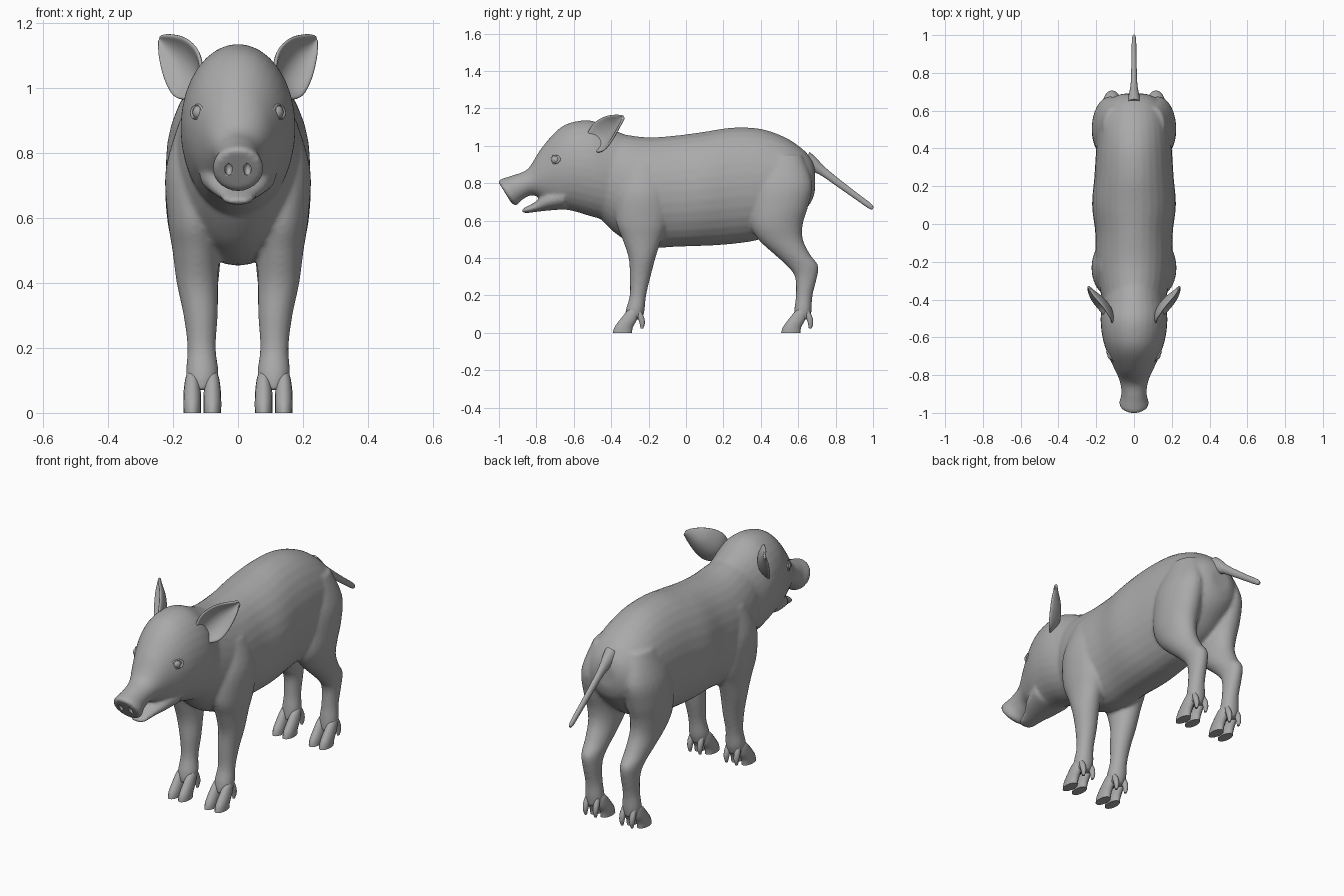
import bpy, bmesh, math
from mathutils import Vector, Matrix

if "Cube" in bpy.data.objects:
    bpy.data.objects.remove(bpy.data.objects["Cube"])

grey = bpy.data.materials.new("soft grey")
grey.diffuse_color = (0.4, 0.4, 0.4, 1)
grey.use_nodes = True
grey.node_tree.nodes["Principled BSDF"].inputs["Base Color"].default_value = grey.diffuse_color


def spline(rows, steps):
    """Smooth interpolation through rows of numbers."""
    out = []
    for i in range(len(rows) - 1):
        p = [rows[max(0, min(len(rows) - 1, i + k))] for k in (-1, 0, 1, 2)]
        for j in range(steps):
            t = j / steps
            out.append([0.5 * (2 * b + (c - a) * t + (2 * a - 5 * b + 4 * c - d) * t * t
                               + (3 * b - a - 3 * c + d) * t ** 3) for a, b, c, d in zip(*p)])
    return out + [list(rows[-1])]


def loft(bm, sections, sides=32):
    """Closed skin over (centre, u, v) ellipses."""
    rings = []
    for c, u, v in sections:
        angles = [2 * math.pi * k / sides for k in range(sides)]
        rings.append([bm.verts.new(c + u * math.cos(a) + v * math.sin(a)) for a in angles])
    for a, b in zip(rings, rings[1:]):
        for k in range(sides):
            n = (k + 1) % sides
            bm.faces.new((a[k], a[n], b[n], b[k]))
    bm.faces.new(rings[0])
    bm.faces.new(rings[-1])


def trunk(bm, rows, steps=5):
    """Sections along y: y, bottom, top, half width, lean."""
    loft(bm, [(Vector((0, y, (lo + hi) / 2)), Vector((w, 0, 0)),
               Vector((0, lean * (hi - lo) / 2, (hi - lo) / 2)))
              for y, lo, hi, w, lean in spline(rows, steps)])


def limb(bm, rows, side=1, dx=0, dy=0, sides=24):
    """Sections along z: z, x, y, x radius, y radius."""
    loft(bm, [(Vector((side * (x + dx), y + dy, z)), Vector((rx, 0, 0)), Vector((0, ry, 0)))
              for z, x, y, rx, ry in spline(rows, 4)], sides)


def finish(bm, name, mirror=False):
    bmesh.ops.recalc_face_normals(bm, faces=bm.faces)
    me = bpy.data.meshes.new(name)
    bm.to_mesh(me)
    bm.free()
    me.materials.append(grey)
    ob = bpy.data.objects.new(name, me)
    bpy.context.collection.objects.link(ob)
    bpy.ops.object.select_all(action='DESELECT')
    ob.select_set(True)
    bpy.context.view_layer.objects.active = ob
    bpy.ops.object.shade_smooth_by_angle(angle=math.radians(50))
    if mirror:
        ob.modifiers.new("mirror", 'MIRROR')
    return ob


# Body, head, jaw and legs, fused into one skin
bm = bmesh.new()
trunk(bm, [(-.50, .66, 1.06, .13, 0), (-.42, .57, 1.075, .16, 0), (-.33, .50, 1.06, .185, 0),
           (-.20, .455, 1.045, .205, 0), (-.05, .46, 1.055, .205, 0), (.10, .465, 1.075, .222, 0),
           (.25, .475, 1.097, .21, 0), (.40, .50, 1.09, .20, 0), (.53, .56, 1.045, .187, 0),
           (.62, .64, .985, .155, 0), (.67, .70, .93, .11, 0), (.69, .76, .88, .06, 0)])
trunk(bm, [(-.968, .690, .808, .070, -.62), (-.947, .682, .822, .079, -.60),
           (-.90, .712, .842, .067, -.40), (-.83, .735, .878, .076, -.20),
           (-.76, .695, .985, .107, -.10), (-.68, .665, 1.09, .143, 0), (-.60, .65, 1.128, .167, 0),
           (-.50, .62, 1.133, .177, 0), (-.40, .60, 1.09, .165, 0), (-.30, .62, 1.05, .15, 0)])
trunk(bm, [(-.878, .643, .660, .030, 0), (-.85, .640, .676, .048, 0), (-.80, .646, .704, .062, 0),
           (-.74, .653, .760, .095, 0), (-.65, .66, .80, .12, 0)])
front_leg = [(.90, .12, -.22, .06, .10), (.75, .135, -.23, .088, .14), (.60, .135, -.235, .082, .14),
             (.50, .13, -.235, .072, .105), (.40, .125, -.235, .064, .072),
             (.30, .115, -.245, .053, .056), (.20, .112, -.257, .044, .044),
             (.12, .11, -.272, .051, .051), (.07, .11, -.28, .040, .045)]
hind_leg = [(.95, .10, .52, .06, .10), (.80, .125, .515, .09, .16), (.68, .13, .50, .094, .155),
            (.58, .13, .485, .086, .14), (.50, .125, .505, .074, .12), (.42, .12, .567, .062, .096),
            (.36, .117, .622, .052, .085), (.30, .115, .642, .045, .060),
            (.20, .113, .632, .042, .045), (.12, .112, .625, .049, .047), (.07, .112, .62, .040, .045)]
for side in (-1, 1):
    limb(bm, front_leg, side)
    limb(bm, hind_leg, side)
skin = finish(bm, "body_skin")
rm = skin.modifiers.new("fuse", 'REMESH')
rm.mode, rm.voxel_size, rm.use_smooth_shade = 'VOXEL', 0.009, True
sm = skin.modifiers.new("soften", 'SMOOTH')
sm.factor, sm.iterations = 0.5, 8

# Nostrils cut into the snout
bm = bmesh.new()
for side in (-1, 1):
    bmesh.ops.create_uvsphere(bm, u_segments=16, v_segments=10, radius=1,
                              matrix=Matrix.Translation((side * .029, -.962, .752))
                              @ Matrix.Diagonal((.012, .025, .021, 1)))
cutter = finish(bm, "nostril_cutter")
cutter.hide_render = True
cutter.hide_set(True)
cut = skin.modifiers.new("nostrils", 'BOOLEAN')
cut.operation, cut.object = 'DIFFERENCE', cutter

# Cloven toes and dewclaws
toe = [(0, .11, -.340, .027, .051), (.03, .11, -.333, .0275, .049), (.07, .11, -.308, .026, .045),
       (.11, .11, -.288, .020, .032), (.13, .11, -.28, .010, .015)]
dewclaw = [(.022, .11, -.236, .006, .007), (.05, .11, -.234, .013, .014),
           (.085, .11, -.242, .015, .017), (.12, .11, -.255, .010, .012)]
for name, dy in (("front_hooves", 0), ("hind_hooves", .90)):
    bm = bmesh.new()
    for off in (-1, 1):
        limb(bm, toe, 1, off * .031, dy, 16)
        limb(bm, dewclaw, 1, off * .03, dy, 12)
    finish(bm, name, True)

# Cupped ears
inner = [(.112, -.535, 1.05), (.125, -.50, 1.115), (.165, -.44, 1.155), (.215, -.38, 1.165),
         (.240, -.338, 1.160)]
outer = [(.150, -.49, .965), (.195, -.445, .972), (.225, -.405, 1.02), (.243, -.365, 1.09),
         (.247, -.335, 1.145)]
bm = bmesh.new()
rows = []
for a, b in zip(spline(inner, 4), spline(outer, 4)):
    a, b = Vector(a), Vector(b)
    back = Vector((-.6, .75, -.1)) * (a - b).length * .28
    rows.append([bm.verts.new(a.lerp(b, s / 10) + back * (.04 * s * (10 - s)))
                 for s in range(11)])
for p, q in zip(rows, rows[1:]):
    for k in range(10):
        bm.faces.new((p[k], p[k + 1], q[k + 1], q[k]))
ear = finish(bm, "ears")
so = ear.modifiers.new("thickness", 'SOLIDIFY')
so.thickness, so.offset = 0.013, 0
ear.modifiers.new("mirror", 'MIRROR')
ear.modifiers.new("round", 'SUBSURF').levels = 1

# Eyeballs
eye = Vector((.116, -.697, .925))
bm = bmesh.new()
bmesh.ops.create_uvsphere(bm, u_segments=20, v_segments=12, radius=.024,
                          matrix=Matrix.Translation(eye))
finish(bm, "eyes", True)

# Eyelids: an almond ring around each eye
look = Vector((.82, -.56, .12)).normalized()
across = look.cross(Vector((0, 0, 1))).normalized()
up = across.cross(look)
bm = bmesh.new()
rings = []
for i in range(24):
    a = 2 * math.pi * i / 24
    d = across * math.cos(a) * 1.25 + up * math.sin(a) * .85
    rings.append([bm.verts.new(eye + look * (.010 + .006 * math.sin(t))
                               + d * (.024 + .006 * math.cos(t)))
                  for t in (2 * math.pi * k / 8 for k in range(8))])
for i in range(24):
    p, q = rings[i], rings[(i + 1) % 24]
    for k in range(8):
        bm.faces.new((p[k], p[(k + 1) % 8], q[(k + 1) % 8], q[k]))
finish(bm, "eyelids", True)

# Tail
bm = bmesh.new()
tail = [(.64, .925, .042), (.68, .90, .034), (.73, .865, .022), (.80, .812, .018),
        (.90, .738, .015), (.98, .680, .013), (1.0, .664, .006)]
loft(bm, [(Vector((0, y, z)), Vector((r * .85, 0, 0)), Vector((0, r * .5, r)))
          for y, z, r in spline(tail, 4)], 16)
finish(bm, "tail")
